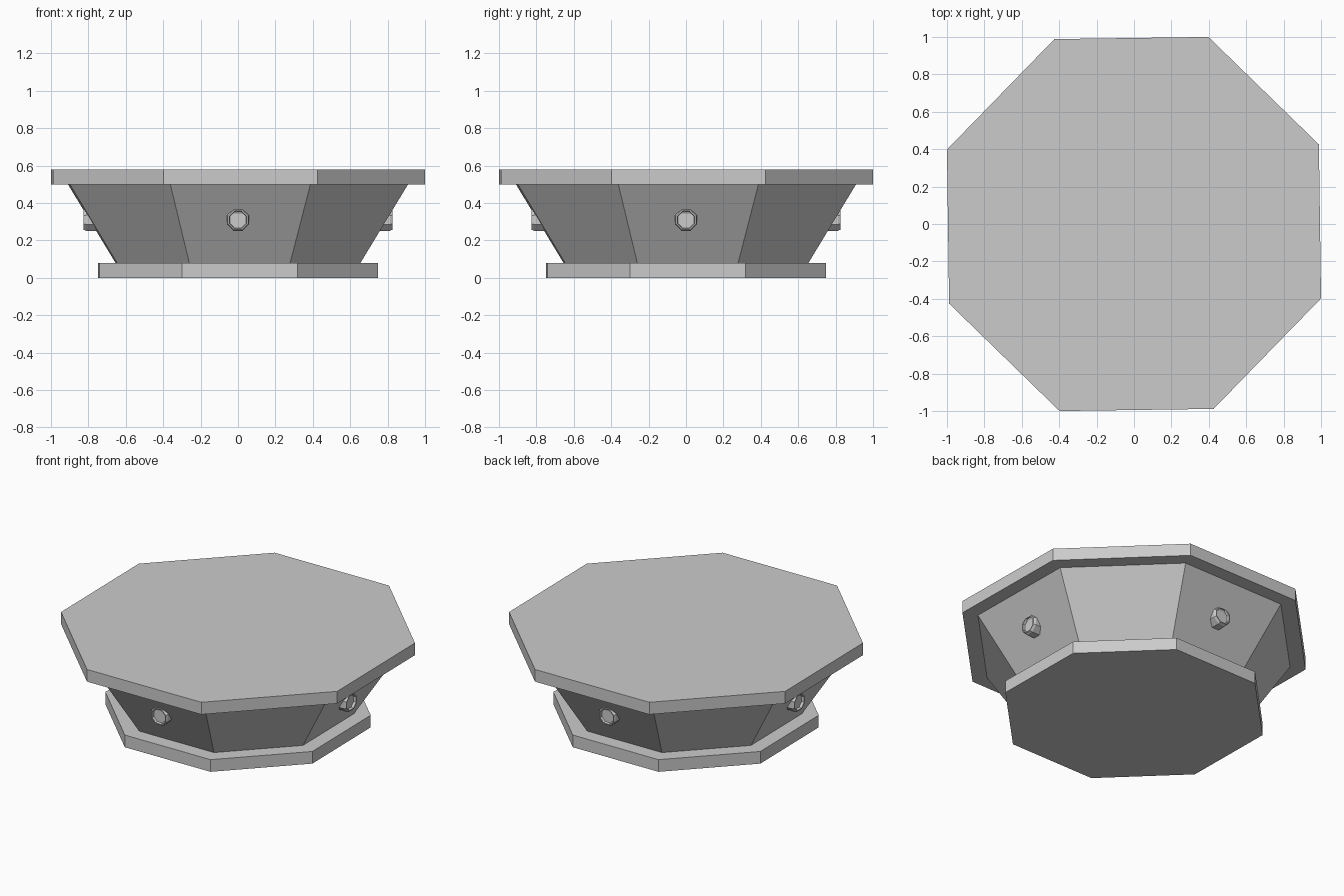
import bpy, bmesh, math

if "Cube" in bpy.data.objects:
    bpy.data.objects.remove(bpy.data.objects["Cube"])

TWIST = math.radians(23.3)   # slight turn of the octagon


def lathe(name, profile, sides, start=0.0):
    """Revolve (radius, height) points round z and cap both ends."""
    bm = bmesh.new()
    rings = [[bm.verts.new((r * math.cos(start + i * math.tau / sides),
                            r * math.sin(start + i * math.tau / sides), z))
              for i in range(sides)] for r, z in profile]
    for a, b in zip(rings, rings[1:]):
        for i in range(sides):
            j = (i + 1) % sides
            bm.faces.new((a[i], a[j], b[j], b[i]))
    bm.faces.new(rings[0][::-1])
    bm.faces.new(rings[-1])
    bmesh.ops.recalc_face_normals(bm, faces=bm.faces)
    mesh = bpy.data.meshes.new(name)
    bm.to_mesh(mesh)
    bm.free()
    obj = bpy.data.objects.new(name, mesh)
    bpy.context.collection.objects.link(obj)
    return obj


# Octagonal base, flared body and top plate
lathe("base_plate", [(0.807, 0.0), (0.807, 0.08)], 8, TWIST)
lathe("flared_body", [(0.705, 0.08), (0.979, 0.50)], 8, TWIST)
lathe("top_plate", [(1.0763, 0.50), (1.0763, 0.58)], 8, TWIST)

# Hollow-ended studs on the four main sides, pointing outwards
stud = [(0.058, 0.74), (0.064, 0.755), (0.064, 0.812), (0.057, 0.826),
        (0.050, 0.826), (0.047, 0.81)]
for k, side in enumerate(("right", "back", "left", "front")):
    o = lathe(side + "_stud", stud, 8, math.pi / 8)
    o.location.z = 0.31
    o.rotation_euler = (0, math.pi / 2, k * math.pi / 2)
